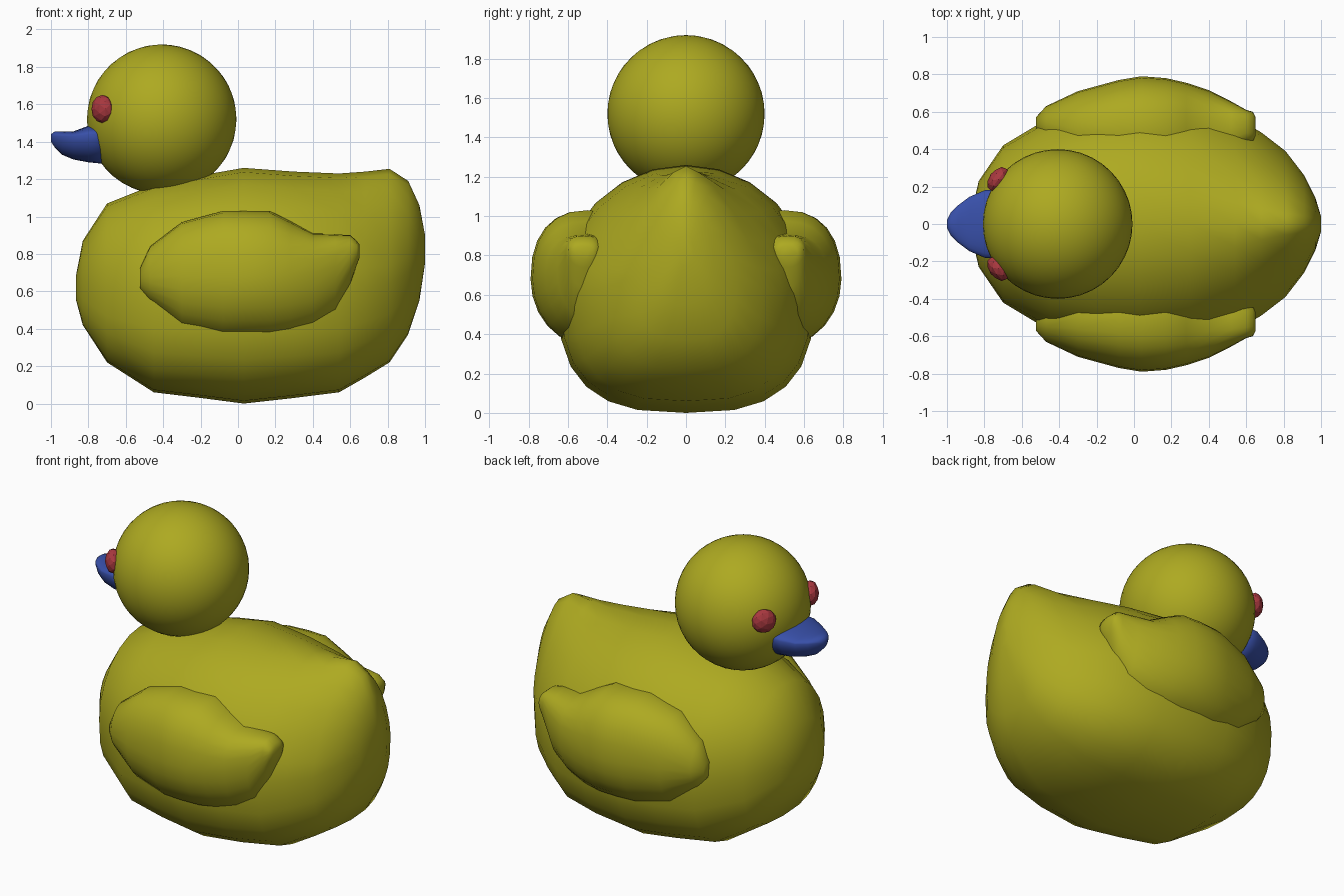
import bpy, bmesh, math
from mathutils import Matrix, Vector


def material(name, rgb):
    m = bpy.data.materials.new(name)
    m.diffuse_color = (*rgb, 1)
    return m


yellow = material("yellow", (0.42, 0.40, 0.015))
blue = material("blue", (0.04, 0.08, 0.40))
red = material("red", (0.40, 0.04, 0.05))


def finish(name, bm, mat, mirror=False, smooth=True):
    bmesh.ops.recalc_face_normals(bm, faces=bm.faces)
    me = bpy.data.meshes.new(name)
    bm.to_mesh(me)
    bm.free()
    me.materials.append(mat)
    for p in me.polygons:
        p.use_smooth = smooth
    ob = bpy.data.objects.new(name, me)
    bpy.context.collection.objects.link(ob)
    if mirror:
        mod = ob.modifiers.new("mirror", 'MIRROR')
        mod.use_axis = (False, True, False)
    return ob


def power(v, p):
    return math.copysign(abs(v) ** p, v)


def loft(name, stations, mat, bottom_power=1.0, sides=24, mirror=False):
    """Skin egg-shaped sections: x, centre y, half width, bottom z, widest z, top z, top power."""
    bm = bmesh.new()
    rings = []
    for x, cy, hw, zb, zm, zt, tp in stations:
        ring = []
        for i in range(sides):
            a = 2 * math.pi * i / sides
            c, s = math.cos(a), math.sin(a)
            if abs(c) < 1e-9:
                c = 0.0
            p, h = (tp, zt - zm) if s >= 0 else (bottom_power, zm - zb)
            ring.append(bm.verts.new((x, cy + hw * power(c, p), zm + h * power(s, p))))
        rings.append(ring)
    for r, q in zip(rings, rings[1:]):
        for i in range(sides):
            j = (i + 1) % sides
            bm.faces.new((r[i], r[j], q[j], q[i]))
    bm.faces.new(rings[0])
    bm.faces.new(rings[-1])
    return finish(name, bm, mat, mirror)


# Body with flattened base and raised, narrowing tail
loft("body", [
    (-0.865, 0, 0.08, 0.55, 0.62, 0.69, 1.0),
    (-0.83, 0, 0.23, 0.42, 0.64, 0.87, 1.0),
    (-0.70, 0, 0.42, 0.22, 0.62, 1.07, 1.0),
    (-0.45, 0, 0.57, 0.06, 0.60, 1.17, 1.0),
    (-0.20, 0, 0.63, 0.03, 0.60, 1.22, 1.0),
    (0.03, 0, 0.65, 0.00, 0.60, 1.26, 1.0),
    (0.30, 0, 0.635, 0.03, 0.60, 1.24, 1.05),
    (0.54, 0, 0.57, 0.06, 0.60, 1.23, 1.15),
    (0.68, 0, 0.49, 0.14, 0.62, 1.24, 1.3),
    (0.81, 0, 0.39, 0.22, 0.64, 1.255, 1.4),
    (0.91, 0, 0.26, 0.37, 0.70, 1.19, 1.3),
    (0.97, 0, 0.14, 0.55, 0.75, 1.06, 1.1),
    (1.00, 0, 0.04, 0.75, 0.82, 0.90, 1.0),
], yellow, bottom_power=0.72)

# Wings, tapering to a small raised tip at the back
loft("wings", [
    (-0.525, 0.53, 0.04, 0.62, 0.67, 0.72, 1.0),
    (-0.47, 0.52, 0.11, 0.55, 0.68, 0.84, 1.0),
    (-0.30, 0.50, 0.21, 0.40, 0.68, 0.97, 0.9),
    (-0.08, 0.50, 0.27, 0.345, 0.68, 1.03, 0.85),
    (0.04, 0.50, 0.29, 0.345, 0.68, 1.03, 0.85),
    (0.17, 0.50, 0.28, 0.345, 0.68, 1.03, 0.85),
    (0.28, 0.50, 0.255, 0.36, 0.69, 0.975, 0.85),
    (0.40, 0.50, 0.215, 0.40, 0.70, 0.91, 0.8),
    (0.52, 0.51, 0.145, 0.48, 0.73, 0.905, 0.75),
    (0.60, 0.52, 0.09, 0.64, 0.80, 0.90, 0.75),
    (0.635, 0.52, 0.08, 0.74, 0.82, 0.87, 0.8),
    (0.65, 0.52, 0.05, 0.78, 0.82, 0.85, 1.0),
], yellow, mirror=True)

# Head
bm = bmesh.new()
bmesh.ops.create_icosphere(bm, subdivisions=4, radius=0.4,
                           matrix=Matrix.Translation((-0.408, 0, 1.52)))
finish("head", bm, yellow)

# Beak, wide at the head and rounded at the tip
loft("beak", [
    (-1.00, 0, 0.02, 1.40, 1.42, 1.44, 1.0),
    (-0.98, 0, 0.06, 1.37, 1.43, 1.455, 1.0),
    (-0.94, 0, 0.10, 1.33, 1.43, 1.455, 1.0),
    (-0.88, 0, 0.145, 1.305, 1.43, 1.455, 1.0),
    (-0.80, 0, 0.18, 1.29, 1.44, 1.485, 1.0),
    (-0.70, 0, 0.19, 1.28, 1.44, 1.50, 1.0),
], blue)

# Low-poly eyes, flattened against the head
bm = bmesh.new()
facing = Vector((-0.8, 0.6, 0)).to_track_quat('Z', 'Y').to_matrix().to_4x4()
bmesh.ops.create_icosphere(bm, subdivisions=2, radius=1,
                           matrix=Matrix.Translation((-0.725, 0.238, 1.575)) @ facing
                           @ Matrix.Diagonal((0.075, 0.075, 0.05, 1)))
finish("eyes", bm, red, mirror=True, smooth=False)
